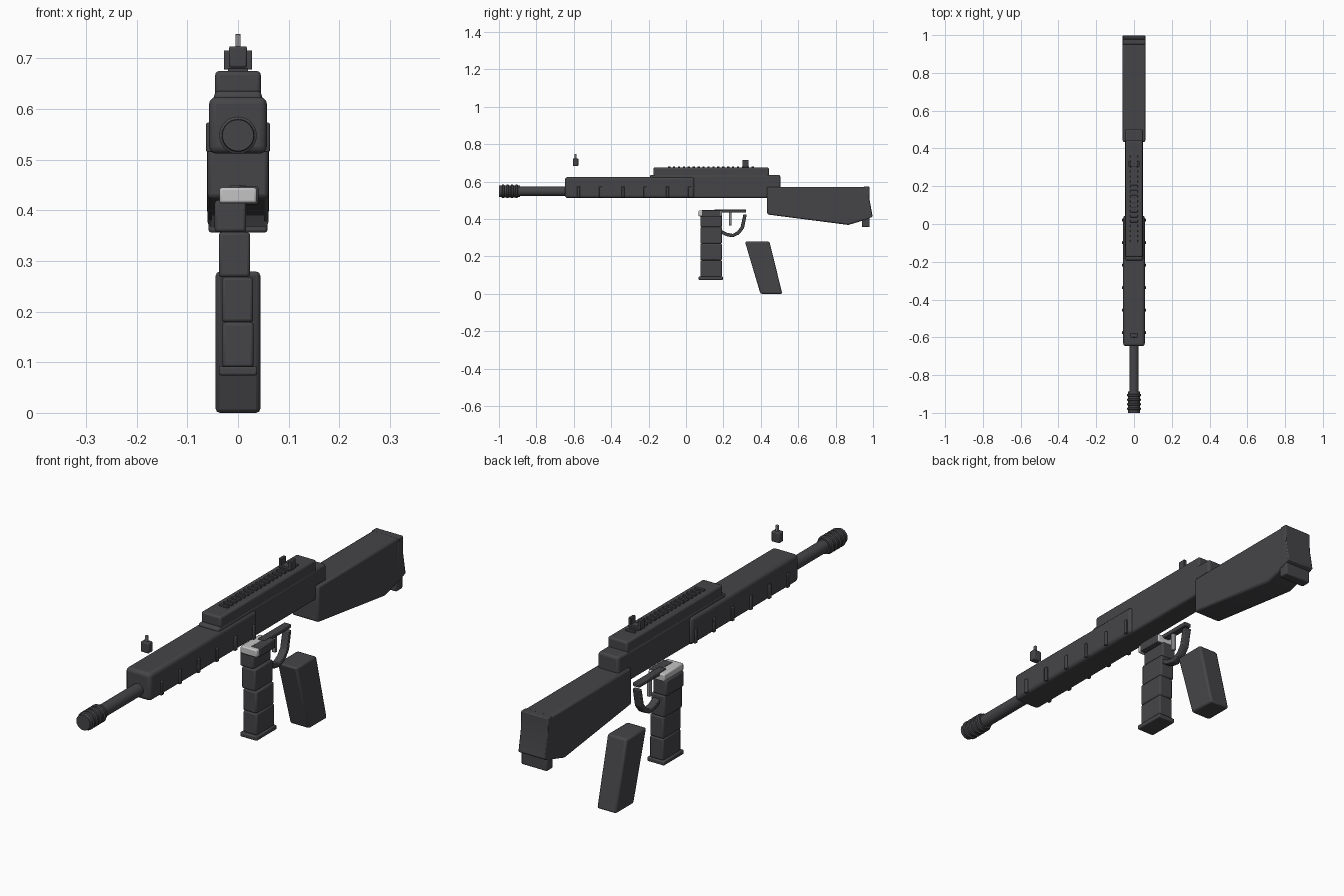
import bpy, bmesh, math
from mathutils import Matrix

cube = bpy.data.objects.get("Cube")
if cube:
    bpy.data.objects.remove(cube, do_unlink=True)


def material(name, color):
    m = bpy.data.materials.new(name)
    m.use_nodes = True
    m.diffuse_color = (*color, 1)
    m.node_tree.nodes["Principled BSDF"].inputs["Base Color"].default_value = (*color, 1)
    return m


DARK = material("dark_gunmetal", (0.06, 0.06, 0.066))
LIGHT = material("light_steel", (0.55, 0.55, 0.56))
GREY = material("mid_grey", (0.25, 0.25, 0.26))


def finish(name, bm, mat, bevel=0.0, segments=2):
    bmesh.ops.recalc_face_normals(bm, faces=bm.faces)
    mesh = bpy.data.meshes.new(name)
    bm.to_mesh(mesh)
    bm.free()
    mesh.materials.append(mat)
    ob = bpy.data.objects.new(name, mesh)
    bpy.context.collection.objects.link(ob)
    if bevel:
        mod = ob.modifiers.new("soft_edges", 'BEVEL')
        mod.width, mod.segments = bevel, segments
        mod.limit_method, mod.angle_limit = 'ANGLE', math.radians(25)
    bpy.ops.object.select_all(action='DESELECT')
    ob.select_set(True)
    bpy.context.view_layer.objects.active = ob
    bpy.ops.object.shade_smooth_by_angle(angle=math.radians(35))
    return ob


def box(name, x, y, z, mat=DARK, bevel=0.004, segments=2):
    """Beveled box given its (low, high) range on each axis."""
    bm = bmesh.new()
    size = [hi - lo for lo, hi in (x, y, z)]
    mid = [(hi + lo) / 2 for lo, hi in (x, y, z)]
    bmesh.ops.create_cube(bm, size=1, matrix=Matrix.Translation(mid) @ Matrix.Diagonal((*size, 1)))
    return finish(name, bm, mat, bevel, segments)


def prism(name, profile, half, mat=DARK, bevel=0.005):
    """Side profile in (y, z) extruded across x."""
    bm = bmesh.new()
    face = bm.faces.new([bm.verts.new((-half, y, z)) for y, z in profile])
    out = bmesh.ops.extrude_face_region(bm, geom=[face])
    moved = [v for v in out["geom"] if isinstance(v, bmesh.types.BMVert)]
    bmesh.ops.translate(bm, verts=moved, vec=(2 * half, 0, 0))
    return finish(name, bm, mat, bevel)


def lathe(name, profile, z, mat=DARK, sides=32):
    """Profile in (y, radius) turned around the bore axis."""
    bm = bmesh.new()
    verts = [bm.verts.new((r, y, z)) for y, r in profile]
    edges = [bm.edges.new(p) for p in zip(verts, verts[1:])]
    bmesh.ops.spin(bm, geom=verts + edges, cent=(0, 0, z), axis=(0, 1, 0),
                   angle=math.tau, steps=sides)
    bmesh.ops.remove_doubles(bm, verts=bm.verts, dist=0.0005)
    return finish(name, bm, mat)


# Barrel and ringed muzzle
BORE = 0.548
lathe("barrel", [(-0.9, 0), (-0.9, 0.025), (-0.6, 0.025), (-0.6, 0)], BORE)
muzzle = [(-1.0, 0), (-1.0, 0.031)]
for i in range(4):
    y = -0.985 + i * 0.024
    muzzle += [(y, 0.032), (y + 0.003, 0.037), (y + 0.011, 0.037), (y + 0.014, 0.032)]
muzzle += [(-0.888, 0.031), (-0.888, 0)]
lathe("muzzle", muzzle, BORE)

# Handguard with low side ribs
box("handguard", (-0.057, 0.057), (-0.647, 0.045), (0.512, 0.624), bevel=0.014, segments=3)
for side in (-1, 1):
    for i in range(6):
        y = -0.575 + i * 0.119
        box("handguard_rib", tuple(sorted((side * 0.05, side * 0.063))),
            (y - 0.008, y + 0.008), (0.515, 0.573), bevel=0.003)

# Receiver, top cover and rail teeth
box("receiver", (-0.047, 0.047), (-0.193, 0.504), (0.512, 0.636), bevel=0.01, segments=3)
box("top_cover", (-0.045, 0.045), (-0.175, 0.443), (0.62, 0.675), bevel=0.008, segments=3)
for i in range(18):
    y = -0.09 + i * 0.0263
    box("rail_tooth", (-0.02, 0.02), (y - 0.006, y + 0.006), (0.67, 0.681), bevel=0.001)

# Sights
box("front_sight", (-0.018, 0.018), (-0.604, -0.576), (0.682, 0.724))
box("front_sight_post", (-0.005, 0.005), (-0.595, -0.585), (0.72, 0.748), GREY, bevel=0.001)
box("rear_sight_base", (-0.02, 0.02), (0.302, 0.334), (0.672, 0.69), bevel=0.002)
for side in (-1, 1):
    box("rear_sight_ear", tuple(sorted((side * 0.016, side * 0.028))),
        (0.302, 0.334), (0.678, 0.716), bevel=0.002)

# Stock with sloped butt pad and toe
prism("stock", [(0.434, 0.572), (0.97, 0.572), (0.975, 0.40), (0.868, 0.368), (0.434, 0.424)],
      0.06, bevel=0.008)
prism("butt_pad", [(0.95, 0.573), (0.98, 0.573), (0.982, 0.5), (0.998, 0.412), (0.95, 0.392)],
      0.061, bevel=0.004)
box("stock_toe", (-0.058, 0.058), (0.94, 0.982), (0.356, 0.42), bevel=0.005)

# Magazine of stacked, slightly drifting segments
drift = [0.0, -0.001, -0.007, -0.015]
for i, x in enumerate(drift):
    z = 0.09 + i * 0.089
    box("magazine_segment", (x - 0.031, x + 0.031), (0.077, 0.192), (z, min(z + 0.089, 0.42)),
        bevel=0.006)
box("magazine_base", (-0.038, 0.038), (0.067, 0.197), (0.074, 0.092))
box("magazine_collar", (-0.037, 0.037), (0.067, 0.192), (0.414, 0.445), LIGHT, bevel=0.005)
box("collar_cover", (0.0, 0.04), (0.085, 0.185), (0.412, 0.447), bevel=0.003)

# Trigger and guard
box("guard_bar", (-0.015, 0.015), (0.15, 0.322), (0.434, 0.45), bevel=0.003)
outer = [(0.325, 0.425), (0.31, 0.35), (0.285, 0.318), (0.25, 0.302), (0.215, 0.308), (0.18, 0.326)]
inner = [(0.185, 0.343), (0.22, 0.326), (0.25, 0.32), (0.274, 0.334), (0.292, 0.357), (0.307, 0.425)]
prism("trigger_guard", outer + inner, 0.015, bevel=0.003)
box("trigger", (-0.008, 0.008), (0.229, 0.244), (0.365, 0.44), GREY, bevel=0.003)

# Raked pistol grip
prism("pistol_grip", [(0.315, 0.279), (0.446, 0.279), (0.515, 0.0), (0.398, 0.0)], 0.044, bevel=0.008)
